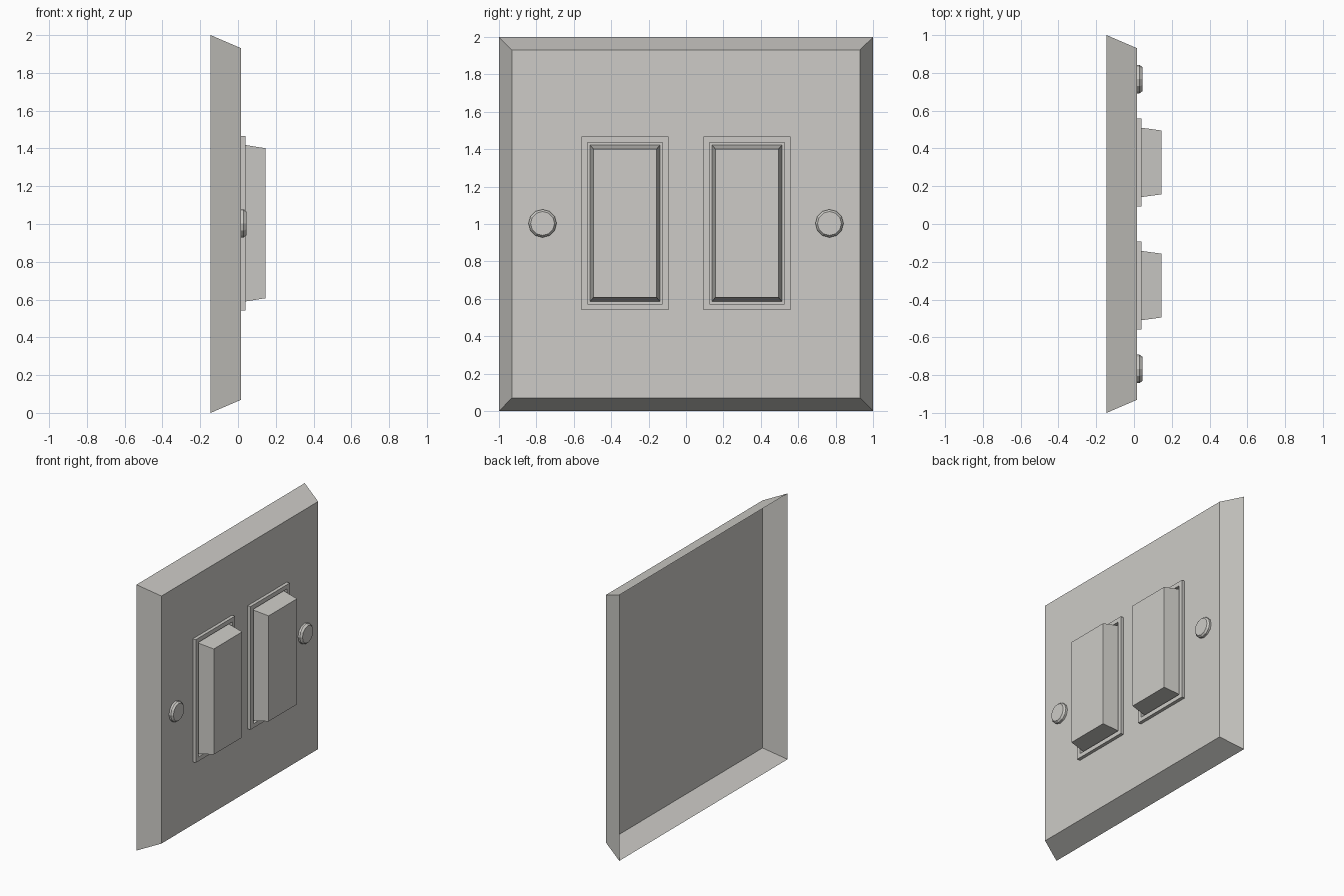
import bpy, bmesh, math

if "Cube" in bpy.data.objects:
    bpy.data.objects.remove(bpy.data.objects["Cube"])

mat = bpy.data.materials.new("warm light grey")
mat.diffuse_color = (0.61, 0.60, 0.57, 1.0)
mat.use_nodes = True
mat.node_tree.nodes["Principled BSDF"].inputs["Base Color"].default_value = mat.diffuse_color


def rect(x, hy, hz):
    """Rectangle outline at depth x, counter-clockwise seen from +x."""
    return [(x, -hy, -hz), (x, hy, -hz), (x, hy, hz), (x, -hy, hz)]


def circle(x, r, n=12):
    return [(x, r * math.cos(math.tau * i / n), r * math.sin(math.tau * i / n))
            for i in range(n)]


def loft(name, loops, centre, cap=True):
    """Bridge outlines in order; optionally close the last one."""
    bm = bmesh.new()
    rings = [[bm.verts.new(p) for p in loop] for loop in loops]
    n = len(rings[0])
    for a, b in zip(rings, rings[1:]):
        for i in range(n):
            j = (i + 1) % n
            bm.faces.new((a[i], a[j], b[j], b[i]))
    if cap:
        bm.faces.new(rings[-1])
    mesh = bpy.data.meshes.new(name)
    bm.to_mesh(mesh)
    bm.free()
    mesh.materials.append(mat)
    ob = bpy.data.objects.new(name, mesh)
    ob.location = (0, *centre)
    bpy.context.collection.objects.link(ob)
    return ob


FRONT = 0.015  # depth of the plate's flat face

# Wall plate: bevelled shell, open at the back
loft("wall_plate", [rect(-0.145, 1.0, 1.0), rect(FRONT, 0.931, 0.931)], (0, 1.0))

for side, label in ((-1, "left"), (1, "right")):
    c = (side * 0.326, 1.004)
    # Raised frame around the rocker
    loft(label + "_switch_frame",
         [rect(FRONT, 0.233, 0.463), rect(0.04, 0.233, 0.463),
          rect(0.04, 0.201, 0.431), rect(FRONT, 0.201, 0.431)], c, cap=False)
    # Tapered rocker
    loft(label + "_rocker",
         [rect(FRONT, 0.187, 0.418), rect(0.145, 0.169, 0.397)], c)
    # Fixing screw head
    loft(label + "_screw_head",
         [circle(FRONT, 0.075), circle(0.03, 0.075), circle(0.044, 0.064)],
         (side * 0.767, 1.003))
